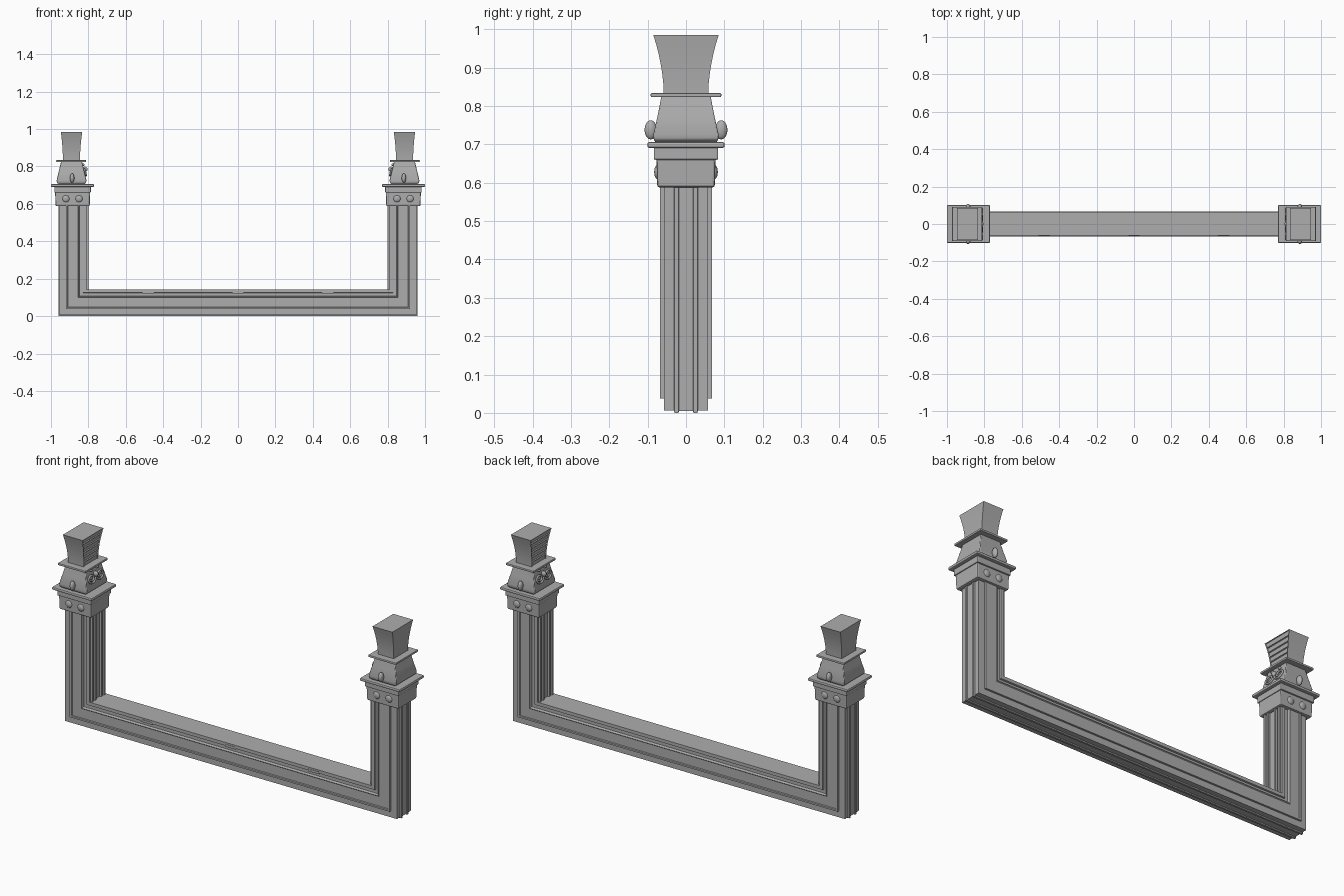
import bpy, bmesh, math
from mathutils import Vector

cube = bpy.data.objects.get("Cube")
if cube:
    bpy.data.objects.remove(cube, do_unlink=True)

stone = bpy.data.materials.new("grey stone")
stone.use_nodes = True
GREY = (0.42, 0.42, 0.42, 1)
stone.diffuse_color = GREY
stone.node_tree.nodes["Principled BSDF"].inputs["Base Color"].default_value = GREY


def finish(name, bm, bevel=0, mirror=True, smooth=False):
    """Turn a bmesh into an object, optionally bevelled and mirrored to the other post."""
    bmesh.ops.recalc_face_normals(bm, faces=bm.faces)
    mesh = bpy.data.meshes.new(name)
    bm.to_mesh(mesh)
    bm.free()
    mesh.materials.append(stone)
    obj = bpy.data.objects.new(name, mesh)
    bpy.context.collection.objects.link(obj)
    if smooth:
        bpy.context.view_layer.objects.active = obj
        bpy.ops.object.select_all(action='DESELECT')
        obj.select_set(True)
        bpy.ops.object.shade_smooth_by_angle(angle=math.radians(35))
    if bevel:
        mod = obj.modifiers.new("soft edges", 'BEVEL')
        mod.width, mod.segments = bevel, 2
        mod.limit_method = 'ANGLE'
    if mirror:
        obj.modifiers.new("other post", 'MIRROR')
    return obj


def skin(bm, rings):
    """Join closed rings of points and cap both ends."""
    loops = [[bm.verts.new(p) for p in ring] for ring in rings]
    n = len(loops[0])
    for a, b in zip(loops, loops[1:]):
        for i in range(n):
            j = (i + 1) % n
            bm.faces.new((a[i], a[j], b[j], b[i]))
    bm.faces.new(loops[0])
    bm.faces.new(loops[-1])


def stack(sections):
    """Rectangular sections (z, inner x, outer x, half depth) lofted upward."""
    bm = bmesh.new()
    skin(bm, [[(x0, -h, z), (x1, -h, z), (x1, h, z), (x0, h, z)]
              for z, x0, x1, h in sections])
    return bm


def ellipsoid(bm, centre, size):
    made = bmesh.ops.create_uvsphere(bm, u_segments=20, v_segments=12, radius=1)
    for v in made["verts"]:
        v.co = Vector(centre) + Vector(a * b for a, b in zip(v.co, size))


# Moulded U-shaped frame: half profile (depth from the outer edge, half thickness)
half = [(0.005, 0.018), (0, 0.02), (0, 0.03), (0.006, 0.031), (0.006, 0.058),
        (0.04, 0.058), (0.04, 0.068), (0.049, 0.068), (0.052, 0.064),
        (0.104, 0.064), (0.108, 0.068), (0.112, 0.054), (0.13, 0.054),
        (0.132, 0.062), (0.15, 0.062)]
profile = half + [(d, -y) for d, y in reversed(half)]
bm = bmesh.new()
skin(bm, [[(s * (0.96 - d), y, 0.6 if top else 0.95 * d) for d, y in profile]
          for s, top in ((-1, True), (-1, False), (1, False), (1, True))])
finish("moulded_frame", bm, mirror=False)

# Reeds running up the inner face of each post
bm = bmesh.new()
for y in (-0.048, -0.025, 0.025, 0.048):
    skin(bm, [[(0.80, y - 0.005, z), (0.815, y - 0.005, z),
               (0.815, y + 0.005, z), (0.80, y + 0.005, z)] for z in (0.13, 0.6)])
finish("inner_reeds", bm)

# Small tabs on the front of the beam
bm = bmesh.new()
for x in (-0.48, 0, 0.48):
    skin(bm, [[(x - 0.03, -0.064, z), (x + 0.03, -0.064, z),
               (x + 0.03, -0.05, z), (x - 0.03, -0.05, z)] for z in (0.122, 0.134)])
finish("beam_tabs", bm, mirror=False)

# Capital, collar and plate
finish("capital", stack([(0.588, 0.793, 0.975, 0.075), (0.665, 0.79, 0.978, 0.077)]), 0.006)
finish("collar", stack([(0.66, 0.787, 0.982, 0.084), (0.695, 0.787, 0.982, 0.084)]), 0.004)
finish("plate", stack([(0.691, 0.77, 1.0, 0.101), (0.706, 0.77, 1.0, 0.101)]), 0.005)

# Round studs on the front and back of the capital
bm = bmesh.new()
for x in (0.85, 0.92):
    for y in (-0.072, 0.072):
        ellipsoid(bm, (x, y, 0.628), (0.02, 0.011, 0.02))
finish("studs", bm, smooth=True)

# Head with a rounded jaw
finish("head", stack([(0.704, 0.822, 0.955, 0.078), (0.712, 0.813, 0.967, 0.084),
                      (0.725, 0.81, 0.97, 0.085), (0.775, 0.822, 0.958, 0.074),
                      (0.826, 0.834, 0.946, 0.064)]), 0.003, smooth=True)

# Ears
bm = bmesh.new()
for y in (-0.092, 0.092):
    ellipsoid(bm, (0.887, y, 0.738), (0.012, 0.016, 0.025))
finish("ears", bm, smooth=True)

# Nose, eyes and brow on the inner face
bm = bmesh.new()
ellipsoid(bm, (0.818, 0, 0.785), (0.014, 0.01, 0.014))
for s in (-1, 1):
    ellipsoid(bm, (0.828, s * 0.025, 0.81), (0.007, 0.01, 0.007))
finish("nose_and_eyes", bm, smooth=True)

# Curled moustache
curve = bpy.data.curves.new("moustache", 'CURVE')
curve.dimensions = '3D'
curve.bevel_depth = 0.005
curve.bevel_resolution = 2
for s in (-1, 1):
    line = curve.splines.new('POLY')
    steps = 28
    line.points.add(steps)
    for i, point in enumerate(line.points):
        t = i / steps
        angle = math.pi * (1 + 3 * t)
        r = 0.024 - 0.017 * t
        z = 0.772 + r * math.sin(angle)
        point.co = (0.817 + (z - 0.772) * 0.23, s * (0.034 + 1.3 * r * math.cos(angle)), z, 1)
curve.materials.append(stone)
moustache = bpy.data.objects.new("moustache", curve)
bpy.context.collection.objects.link(moustache)
moustache.modifiers.new("other post", 'MIRROR')

# Hat brim
finish("hat_brim", stack([(0.823, 0.812, 0.972, 0.092), (0.834, 0.812, 0.972, 0.092)]), 0.003)

# Flared hat with sunken panels on its inner face
levels = 6
sections = []
for i in range(levels + 1):
    t = i / levels
    flare = t ** 1.8
    sections.append((0.832 + 0.153 * t, 0.845 - 0.012 * flare,
                     0.936 + 0.011 * flare, 0.058 + 0.027 * flare))
bm = stack(sections)
bmesh.ops.recalc_face_normals(bm, faces=bm.faces)
panels = [f for f in bm.faces if f.normal.x < -0.8]
bmesh.ops.inset_individual(bm, faces=panels, thickness=0.004, depth=-0.005)
finish("hat", bm, smooth=True)
